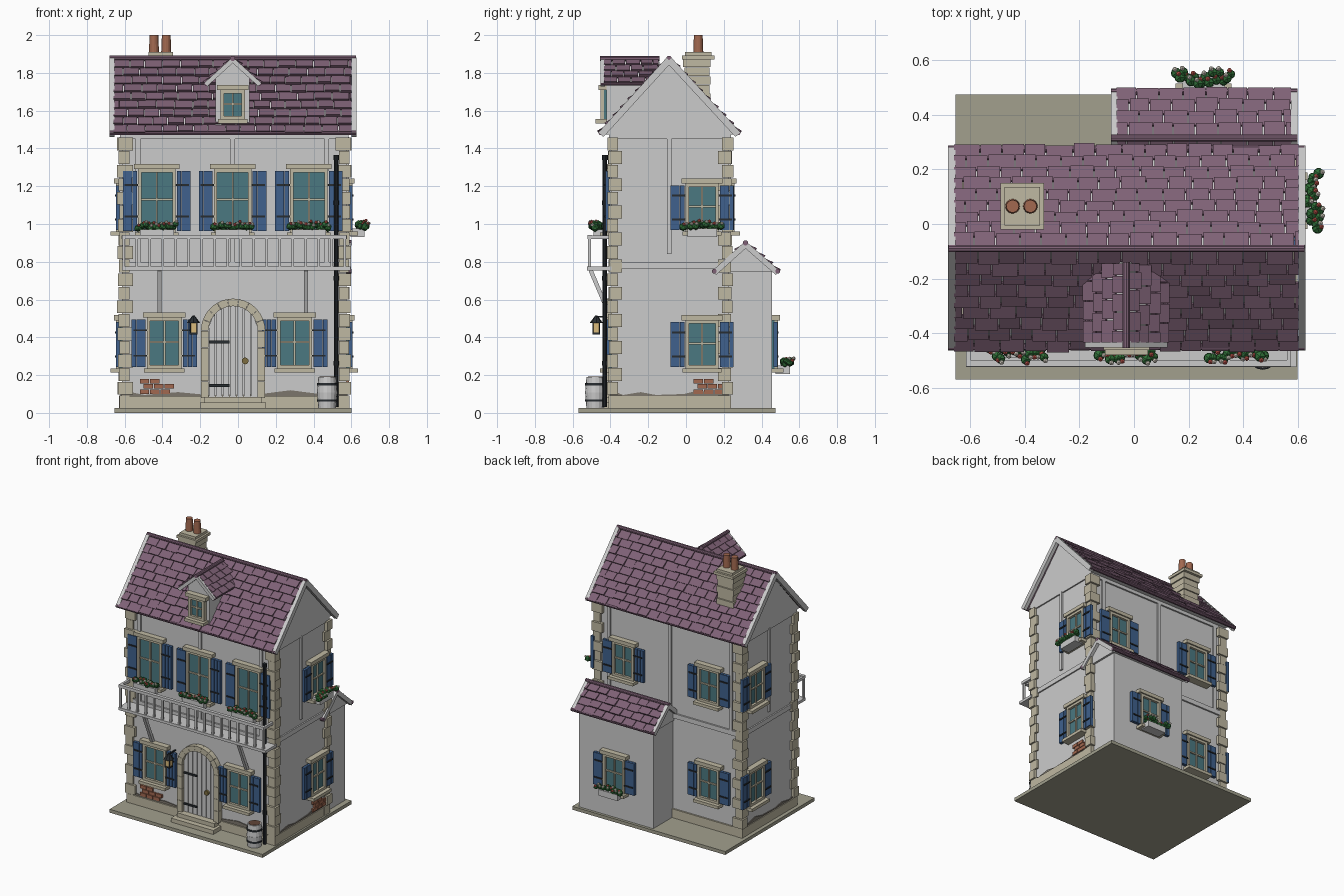
import bpy, bmesh, math, random
from mathutils import Vector as V, Matrix as M

if "Cube" in bpy.data.objects:
    bpy.data.objects.remove(bpy.data.objects["Cube"])

random.seed(4)
COL = dict(tile=(.21, .12, .18), cream=(.52, .48, .36), blue=(.05, .12, .27), glass=(.07, .19, .22),
           brick=(.36, .14, .08), iron=(.02, .025, .03), leaf=(.03, .16, .04), red=(.6, .1, .08),
           white=(.8, .75, .65), dirt=(.2, .18, .15), slab=(.36, .35, .27), amber=(.7, .5, .2),
           brown=(.12, .06, .04), brass=(.2, .15, .05))
parts = {}
I = M.Identity(4)

def part(name, col=None):
    if name not in parts:
        parts[name] = (bmesh.new(), col)
    return parts[name][0]

def box(name, col, a, b, m=I):
    """Box from corner a to corner b, moved by m."""
    a, b = V(a), V(b)
    d = b - a
    t = m @ M.Translation((a + b) / 2) @ M.Diagonal((d.x, d.y, d.z, 1))
    bmesh.ops.create_cube(part(name, col), size=1, matrix=t)

def prism(name, col, pts, vec):
    """Polygon extruded along vec."""
    bm, vec = part(name, col), V(vec)
    lo = [bm.verts.new(V(p)) for p in pts]
    hi = [bm.verts.new(V(p) + vec) for p in pts]
    fs = [bm.faces.new(lo[::-1]), bm.faces.new(hi)]
    n = len(lo)
    fs += [bm.faces.new((lo[i], lo[(i + 1) % n], hi[(i + 1) % n], hi[i])) for i in range(n)]
    bmesh.ops.recalc_face_normals(bm, faces=fs)

def aim(p, q):
    d = V(q) - V(p)
    return M.Translation((V(p) + V(q)) / 2) @ d.to_track_quat('Z', 'Y').to_matrix().to_4x4(), d.length

def beam(name, col, p, q, w, h):
    m, l = aim(p, q)
    box(name, col, (-w / 2, -h / 2, -l / 2), (w / 2, h / 2, l / 2), m)

def rod(name, col, p, q, r, r2=None, n=10):
    m, l = aim(p, q)
    bmesh.ops.create_cone(part(name, col), cap_ends=True, segments=n, radius1=r,
                          radius2=r if r2 is None else r2, depth=l, matrix=m)

def ball(name, col, c, r):
    bmesh.ops.create_icosphere(part(name, col), subdivisions=1, radius=r, matrix=M.Translation(c))

def tiles(name, o, u, v, rows, w):
    """Overlapping tiles on a slope: corner o, eave vector u, up-slope vector v."""
    o, u, v = V(o), V(u), V(v)
    ul, vl = u.length, v.length
    u, v = u.normalized(), v.normalized()
    n = u.cross(v)
    n = n if n.z > 0 else -n
    step = vl / rows
    for r in range(rows):
        x = -w / 2 * (r % 2)
        while x < ul - .005:
            nx = x + w * random.uniform(.85, 1.15)
            a, b = max(x, 0), min(nx - .004, ul)
            if b - a > .008:
                lift, drop = random.uniform(.016, .026), random.uniform(0, .006)
                pr = [(r * step - drop, 0), (r * step - drop, lift), ((r + 1) * step, .008), ((r + 1) * step, 0)]
                prism(name, 'tile', [o + u * a + v * s + n * t for s, t in pr], u * (b - a))
            x = nx

def window(x, y, ang, z0, z1, hw, shutters=True, flowers=False):
    """Window on a wall at (x, y); local -y points outwards."""
    m = M.Translation((x, y, 0)) @ M.Rotation(math.radians(ang), 4, 'Z')
    f, F = .018, 'window_frames'
    box('window_glass', 'glass', (-hw, -.014, z0), (hw, .02, z1), m)
    for s in (-1, 1):
        box(F, 'cream', (s * hw, -.032, z0), (s * (hw - f), .01, z1), m)
    for z in (z0, z1 - f):
        box(F, 'cream', (-hw, -.032, z), (hw, .01, z + f), m)
    box(F, 'cream', (-.005, -.024, z0), (.005, 0, z1), m)
    zm = z0 + (z1 - z0) * .52
    box(F, 'cream', (-hw, -.024, zm - .005), (hw, 0, zm + .005), m)
    box('window_lintels', 'cream', (-hw - .02, -.042, z1), (hw + .02, .01, z1 + .027), m)
    box('window_sills', 'cream', (-hw - .015, -.06, z0 - .022), (hw + .015, .01, z0), m)
    if shutters:
        for s in (-1, 1):
            for i in range(3):
                a = hw + .006 + i * .025
                box('shutters', 'blue', (s * a, -.03, z0 + .008), (s * (a + .0235), -.008, z1 - .01), m)
            for k in (.25, .75):
                z = z0 + k * (z1 - z0)
                box('shutter_straps', 'iron', (s * hw, -.036, z - .005), (s * (hw + .07), -.028, z + .005), m)
    if flowers:
        box('flower_boxes', None, (-hw + .01, -.095, z0 - .03), (hw - .01, -.02, z0 + .015), m)
        for i in range(16):
            c = m @ V((-.1 + .2 * i / 15, random.uniform(-.105, -.06), z0 + random.uniform(.022, .045)))
            ball('flower_leaves', 'leaf', c, random.uniform(.017, .024))
            col = ('red', 'white')[i % 2]
            ball('flowers_' + col, col, c + m.to_3x3() @ V((.005, -.014, .014)), .010)

X0, X1, Y0, Y1 = -.615, .575, -.395, .225

# Ground slab, walls, plinth
box('ground_slab', 'slab', (-.655, -.57, 0), (.6, .475, .025))
box('main_walls', None, (X0, Y0, .02), (X1, Y1, 1.48))
box('plinth', 'cream', (X0 - .012, Y0 - .015, .02), (X1 + .012, Y1 + .012, .09))
box('annex_walls', None, (-.05, .2, .02), (.56, .455, .75))
dirt = [0, .12, .1, .095, .25, .11, .38, .095, .62, .1, .75, .12, .88, .1, 1, .13]
dirt = list(zip(dirt[::2], dirt[1::2]))
prism('wall_dirt', 'dirt', [(X0, Y0 - .006, .05)] + [(X0 + t * 1.19, Y0 - .006, z) for t, z in dirt] + [(X1, Y0 - .006, .05)], (0, .01, 0))
for x in (X0 - .006, X1 - .004):
    prism('wall_dirt', 'dirt', [(x, Y0, .05)] + [(x, Y0 + t * .62, z) for t, z in dirt] + [(x, Y1, .05)], (.01, 0, 0))
for r in range(3):
    for i in range(3 - (r == 2)):
        a = .055 * i + .02 * (r % 2)
        z = .1 + .028 * r
        box('exposed_bricks', 'brick', (-.52 + a, Y0 - .013, z), (-.47 + a, Y0, z + .024))
        box('exposed_bricks', 'brick', (X1, .04 + a, z), (X1 + .013, min(.09 + a, .2), z + .024))

# Corner quoins, alternating long and short
for cx, sx in ((X0, 1), (X1, -1)):
    for cy, sy in ((Y0, 1), (Y1, -1)):
        for k in range(20):
            z, o, e = .025 + k * .0718, k % 2, random.uniform(.012, .018) + .008 * (k % 2)
            lx, ly = (.06, .035) if o else (.04, .055)
            box('corner_quoins', 'cream', (cx - sx * e, cy - sy * e, z), (cx + sx * lx, cy + sy * ly, z + .068))

# Timber framing
for z, h in ((.765, .035), (1.45, .03)):
    box('timber_bands', None, (X0 - .01, Y0 - .012, z), (X1 + .01, Y1 + .012, z + h))
for x in (-.53, -.03, .47):
    box('timber_posts', None, (x - .013, Y0 - .012, .8), (x + .013, Y1 + .012, 1.46))
box('timber_posts', None, (X0 - .012, -.1, .84), (X1 + .012, -.077, 1.46))

# Main roof
prism('main_roof_core', None, [(X0 - .01, -.44, 1.475), (X0 - .01, .265, 1.475), (X0 - .01, -.09, 1.865)], (1.21, 0, 0))
for ye in (-.45, .275):
    tiles('main_roof_tiles', (-.66, ye, 1.478), (1.262, 0, 0), (0, -.09 - ye, .388), 9, .088)
    rod('roof_poles', 'tile', (-.68, ye, 1.483), (.625, ye, 1.483), .013)
    for x in (-.668, .615):
        beam('gable_boards', None, (x, ye, 1.473), (x, -.09, 1.868), .026, .036)
rod('roof_poles', 'tile', (-.68, -.09, 1.877), (.625, -.09, 1.877), .014)

# Annex roof
prism('annex_roof_core', None, [(-.06, .16, .745), (-.06, .475, .745), (-.06, .315, .885)], (.635, 0, 0))
for ye in (.15, .485):
    tiles('annex_roof_tiles', (-.065, ye, .745), (.64, 0, 0), (0, .315 - ye, .145), 4, .085)
    rod('roof_poles', 'tile', (-.085, ye, .75), (.6, ye, .75), .013)
    for x in (-.073, .587):
        beam('gable_boards', None, (x, ye, .742), (x, .315, .89), .024, .03)
rod('roof_poles', 'tile', (-.085, .315, .9), (.6, .315, .9), .014)

# Dormer
D = -.028
prism('dormer_walls', None, [(D - .09, -.42, 1.51), (D + .09, -.42, 1.51), (D + .09, -.42, 1.77), (D, -.42, 1.86), (D - .09, -.42, 1.77)], (0, .28, 0))
for s in (-1, 1):
    e = D + s * .143
    tiles('dormer_roof_tiles', (e, -.435, 1.742), (0, .29, 0), (D - e, 0, .128), 4, .075)
    beam('dormer_boards', None, (e, -.44, 1.738), (D, -.44, 1.868), .024, .024)
    rod('roof_poles', 'tile', (e, -.45, 1.742), (e, -.2, 1.742), .009)
rod('roof_poles', 'tile', (D, -.455, 1.876), (D, -.14, 1.876), .014)
window(D, -.42, 0, 1.555, 1.71, .064, shutters=False)

# Chimney with two pots
for k in range(6):
    g = .007 * (k % 2)
    z = 1.6 + k * .046
    box('chimney_stack', 'cream', (-.473 - g, -.008 - g, z), (-.347 + g, .124 + g, z + .044))
box('chimney_cap', 'cream', (-.49, -.02, 1.872), (-.33, .15, 1.892))
box('chimney_cap', 'cream', (-.475, -.005, 1.892), (-.345, .135, 1.91))
for x in (-.445, -.38):
    rod('chimney_pots', 'brick', (x, .065, 1.9), (x, .065, 2), .027, .023, 16)

# Windows on every side
for x in (-.43, -.028, .375):
    window(x, Y0, 0, .955, 1.29, .1, flowers=True)
for x in (-.39, .3):
    window(x, Y0, 0, .235, .505, .093)
for z0, z1 in ((.96, 1.215), (.235, .49)):
    window(X1, .085, 90, z0, z1, .088, flowers=z0 > .5)
    window(X0, .085, -90, z0, z1, .088)
    window(-.36, Y1, 180, z0, z1, .088)
window(.34, Y1, 180, .96, 1.215, .088)
window(.255, .455, 180, .235, .49, .088, flowers=True)

# Arched door: planks, stone surround, straps, handle, steps
cx, zs, ri, ro = -.026, .435, .13, .17
for i in range(7):
    a, b = -ri + i * 2 * ri / 7 + .002, -ri + (i + 1) * 2 * ri / 7 - .002
    top = [(cx + t, Y0 - .018, zs + math.sqrt(max(ri * ri - t * t, 0))) for t in (b, (a + b) / 2, a)]
    prism('door_planks', None, [(cx + a, Y0 - .018, .08), (cx + b, Y0 - .018, .08)] + top, (0, .03, 0))
for s in (-1, 1):
    for k in range(4):
        z = .08 + k * .08875
        box('door_surround', 'cream', (cx + s * ri, Y0 - .04, z), (cx + s * ro, Y0, z + .087))
for k in range(9):
    q = [math.pi * (k + t) / 9 for t in (0, .5, .98)]
    pts = [(cx + ro * math.cos(t), Y0 - .04, zs + ro * math.sin(t)) for t in q]
    pts += [(cx + ri * math.cos(t), Y0 - .04, zs + ri * math.sin(t)) for t in q[::-1]]
    prism('door_surround', 'cream', pts, (0, .04, 0))
for z in (.145, .375):
    box('door_straps', 'iron', (cx - .125, Y0 - .026, z - .007), (cx - .02, Y0 - .015, z + .007))
rod('door_handle', 'brass', (.038, Y0 - .034, .275), (.038, Y0 - .01, .275), .018, n=12)
box('door_steps', 'cream', (-.2, -.5, .02), (.148, Y0, .055))
box('door_steps', 'cream', (-.18, -.46, .055), (.128, Y0, .085))

# Balcony: floor, rail, balusters, brackets
box('balcony_floor', None, (-.615, -.525, .755), (.595, Y0, .775))
box('balcony_rail', None, (-.615, -.522, .92), (.575, -.498, .942))
for x in (-.608, .568):
    beam('balcony_rail', None, (x, -.51, .93), (x, Y0, .93), .016, .02)
for i in range(18):
    x = -.605 + i * 1.17 / 17
    box('balcony_balusters', None, (x - .007, -.518, .77), (x + .007, -.503, .925))
for x in (-.415, .36):
    beam('balcony_brackets', None, (x, -.505, .755), (x, -.405, .52), .022, .022)

# Drainpipe with clips
rod('drainpipe', 'iron', (.52, -.43, .03), (.52, -.43, 1.36), .012)
for z in (.25, .7, 1.1, 1.34):
    rod('drainpipe', 'iron', (.52, -.43, z), (.52, -.43, z + .025), .016)

# Water barrel
for z, r, r2 in ((.025, .047, .054), (.108, .054, .047)):
    rod('barrel', None, (.472, -.48, z), (.472, -.48, z + .082), r, r2, 16)
for z in (.06, .145):
    rod('barrel_hoops', 'iron', (.472, -.48, z), (.472, -.48, z + .012), .0545, n=16)
rod('barrel_top', 'brown', (.472, -.48, .188), (.472, -.48, .192), .04, n=16)

# Lantern
lx, ly = -.235, -.475
box('lantern_light', 'amber', (lx - .018, ly - .018, .425), (lx + .018, ly + .018, .475))
rod('lantern_frame', 'iron', (lx, ly, .475), (lx, ly, .515), .036, .006, 8)
box('lantern_frame', 'iron', (lx - .021, ly - .021, .415), (lx + .021, ly + .021, .425))
for s in (-1, 1):
    for t in (-1, 1):
        rod('lantern_frame', 'iron', (lx + s * .018, ly + t * .018, .42), (lx + s * .018, ly + t * .018, .48), .003, n=4)
beam('lantern_frame', 'iron', (lx, ly, .51), (lx, Y0, .51), .008, .008)

# Turn every collected part into an object
mats = {}
for k, c in COL.items():
    mats[k] = bpy.data.materials.new(k)
    mats[k].diffuse_color = (*c, 1)
for name, (bm, col) in parts.items():
    bmesh.ops.recalc_face_normals(bm, faces=bm.faces)
    me = bpy.data.meshes.new(name)
    bm.to_mesh(me)
    bm.free()
    if col:
        me.materials.append(mats[col])
    bpy.context.collection.objects.link(bpy.data.objects.new(name, me))

for m in bpy.data.materials:
    if m.users and not m.is_grease_pencil:
        m.use_nodes = True
        m.node_tree.nodes["Principled BSDF"].inputs["Base Color"].default_value = m.diffuse_color
